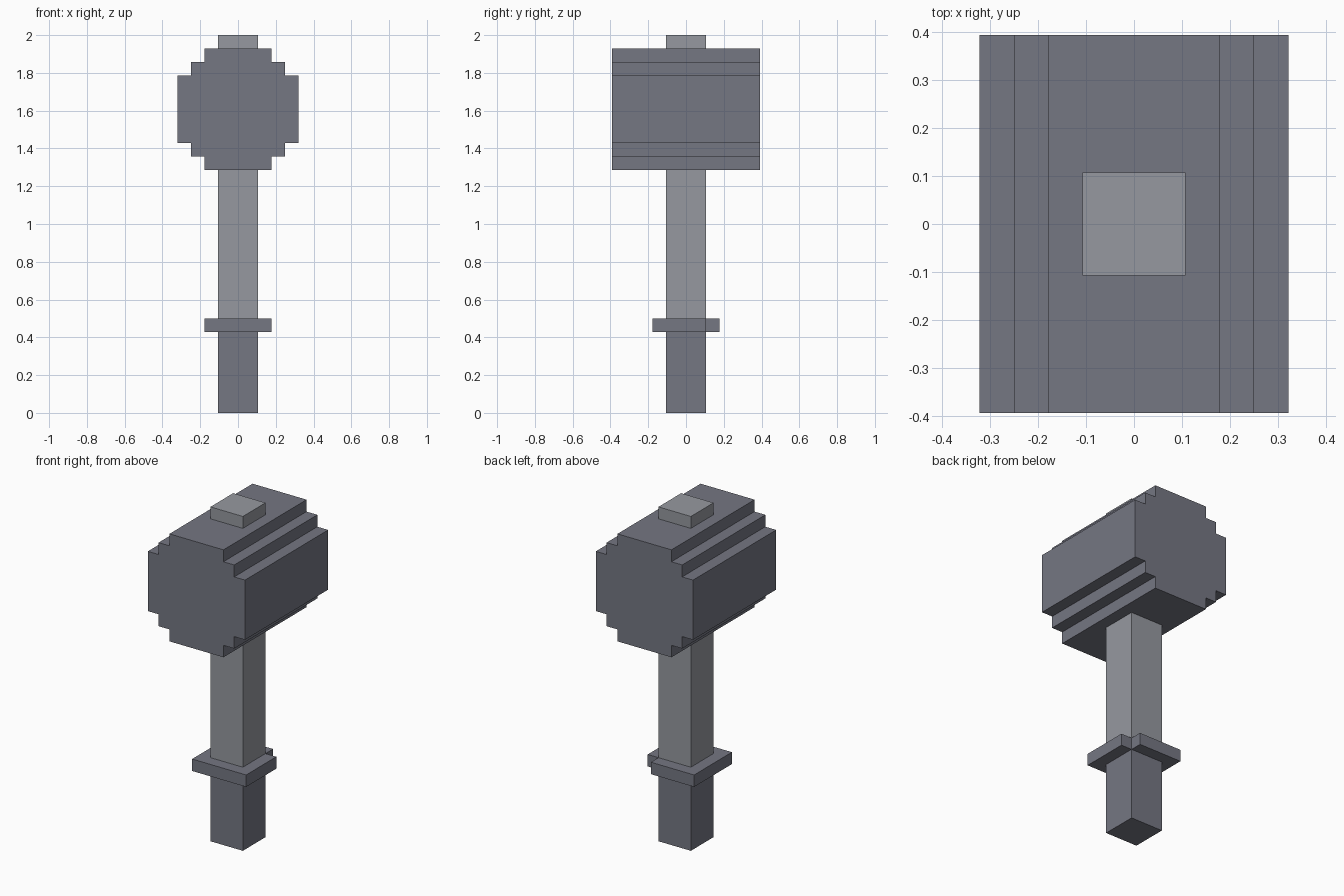
import bpy
import bmesh

cube = bpy.data.objects.get("Cube")
if cube:
    bpy.data.objects.remove(cube, do_unlink=True)

U = 2 / 28  # one block of the model


def make_material(name, rgb):
    mat = bpy.data.materials.new(name)
    mat.use_nodes = True
    colour = (*rgb, 1)
    mat.diffuse_color = colour
    mat.node_tree.nodes["Principled BSDF"].inputs["Base Color"].default_value = colour
    return mat


def prism(name, outline, vector, mat):
    """Extrude a closed outline (in blocks) along a vector (in blocks)."""
    bm = bmesh.new()
    face = bm.faces.new([bm.verts.new([c * U for c in p]) for p in outline])
    result = bmesh.ops.extrude_face_region(bm, geom=[face])
    moved = [g for g in result["geom"] if isinstance(g, bmesh.types.BMVert)]
    bmesh.ops.translate(bm, verts=moved, vec=[c * U for c in vector])
    bmesh.ops.recalc_face_normals(bm, faces=bm.faces)
    mesh = bpy.data.meshes.new(name)
    bm.to_mesh(mesh)
    bm.free()
    mesh.materials.append(mat)
    obj = bpy.data.objects.new(name, mesh)
    bpy.context.collection.objects.link(obj)
    return obj


def post(name, half, bottom, top, mat):
    corners = [(-half, -half), (half, -half), (half, half), (-half, half)]
    return prism(name, [(x, y, bottom) for x, y in corners], (0, 0, top - bottom), mat)


dark = make_material("dark slate", (0.178, 0.184, 0.225))
light = make_material("light grey", (0.305, 0.318, 0.35))

# Square handle: dark grip below, light shaft running up through the head
post("grip", 1.5, 0, 6, dark)
post("shaft", 1.5, 7, 28, light)

# Collar with one back corner block missing
r, n = 2.5, 1.5
collar = [(-r, -r), (r, -r), (r, n), (n, n), (n, r), (-r, r)]
prism("collar", [(x, y, 6) for x, y in collar], (0, 0, 1), dark)

# Hammer head: stepped round profile, mirrored into four quarters
quarter = [(4.5, 2.5), (3.5, 2.5), (3.5, 3.5), (2.5, 3.5), (2.5, 4.5)]
half = quarter + [(-x, z) for x, z in reversed(quarter)]
profile = half + [(-x, -z) for x, z in half]
prism("hammer_head", [(x, -5.5, z + 22.5) for x, z in profile], (0, 11, 0), dark)
